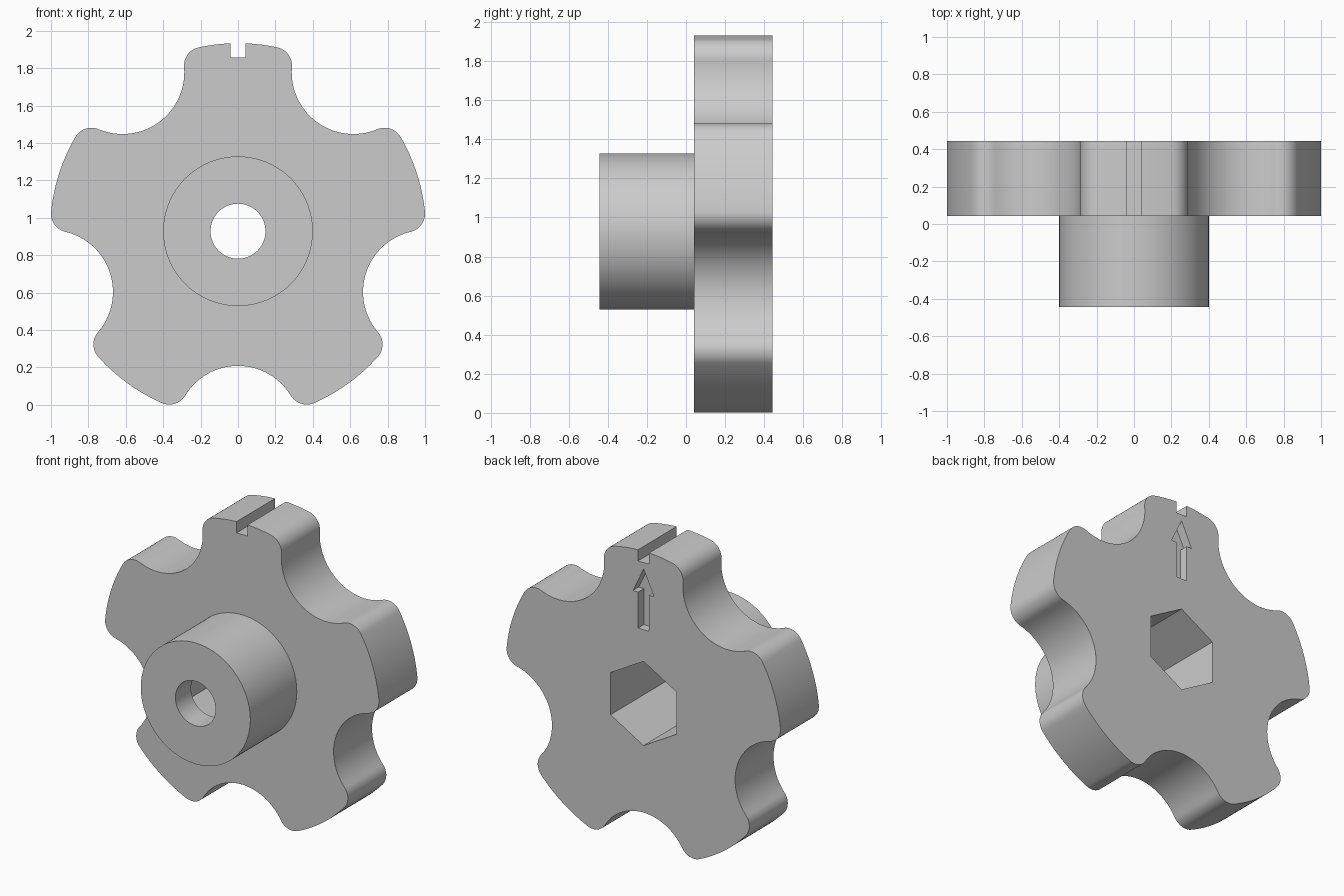
import bpy
import bmesh
from math import sin, cos, acos, atan2, pi, radians

if "Cube" in bpy.data.objects:
    bpy.data.objects.remove(bpy.data.objects["Cube"], do_unlink=True)

AXIS_Z = 0.928                      # height of the knob axis
FRONT, STEP, BACK = -0.443, 0.042, 0.443

grey = bpy.data.materials.new("plain grey")
grey.use_nodes = True
grey.diffuse_color = (0.6, 0.6, 0.6, 1)
grey.node_tree.nodes["Principled BSDF"].inputs["Base Color"].default_value = (0.6, 0.6, 0.6, 1)


def arc(cx, cz, r, start, end, n):
    """Points along an arc, leaving out the last one."""
    angles = [start + (end - start) * i / n for i in range(n)]
    return [(cx + r * cos(t), cz + r * sin(t)) for t in angles]


def prism(name, outline, y0, y1):
    """Extrude an outline drawn around the axis from y0 to y1."""
    bm = bmesh.new()
    cap = bm.faces.new([bm.verts.new((x, y0, z + AXIS_Z)) for x, z in outline])
    moved = bmesh.ops.extrude_face_region(bm, geom=[cap])["geom"]
    verts = [v for v in moved if isinstance(v, bmesh.types.BMVert)]
    bmesh.ops.translate(bm, vec=(0, y1 - y0, 0), verts=verts)
    if cap.is_valid and len(bm.faces) == len(outline) + 1:
        bm.faces.new([v for v in cap.verts])
    bmesh.ops.recalc_face_normals(bm, faces=bm.faces)
    mesh = bpy.data.meshes.new(name)
    bm.to_mesh(mesh)
    bm.free()
    mesh.materials.append(grey)
    obj = bpy.data.objects.new(name, mesh)
    bpy.context.scene.collection.objects.link(obj)
    return obj


def combine(target, tool, operation):
    """Boolean the tool into the target, then remove the tool."""
    tool.hide_render = True
    mod = target.modifiers.new(tool.name, "BOOLEAN")
    mod.operation, mod.solver, mod.object = operation, "EXACT", tool
    graph = bpy.context.evaluated_depsgraph_get()
    mesh = bpy.data.meshes.new_from_object(target.evaluated_get(graph))
    target.modifiers.clear()
    target.data = mesh
    bpy.data.objects.remove(tool, do_unlink=True)


def star_outline(R=1.005, f=0.1, d=1.05, r=0.33, lobes=5):
    """Disc with round scallops whose corners are filleted."""
    q = R - f
    phi = acos((q * q + d * d - (r + f) ** 2) / (2 * q * d))
    fx, fz = q * cos(phi), q * sin(phi)
    beta = atan2(fz, d - fx)
    pitch = 2 * pi / lobes
    section = arc(fx, -fz, f, -phi, beta, 12)
    section += arc(d, 0, r, pi + beta, pi - beta, 28)
    section += arc(fx, fz, f, -beta, phi, 12)
    section += arc(0, 0, R, phi, pitch - phi, 16)
    points = []
    for k in range(lobes):
        a = -pi / 2 + k * pitch
        points += [(x * cos(a) - z * sin(a), x * sin(a) + z * cos(a)) for x, z in section]
    return points


# Scalloped grip with the round hub in front
knob = prism("scalloped_knob", star_outline(), STEP, BACK)
hub = prism("hub", arc(0, 0, 0.4, 0, 2 * pi, 96), FRONT, STEP + 0.1)
combine(knob, hub, "UNION")

# Hexagonal socket from the back, round bore from the front
socket = prism("hex_socket", arc(0, 0, 0.278, pi / 2, 2.5 * pi, 6), -0.28, BACK + 0.1)
combine(knob, socket, "DIFFERENCE")
bore = prism("bore", arc(0, 0, 0.147, 0, 2 * pi, 64), FRONT - 0.1, -0.2)
combine(knob, bore, "DIFFERENCE")

# Pointer slot across the top lobe
slot = prism("slot", [(-0.04, 0.93), (0.04, 0.93), (0.04, 1.1), (-0.04, 1.1)], STEP - 0.1, BACK + 0.1)
combine(knob, slot, "DIFFERENCE")

# Recessed arrow on the back
half = [(0.04, 0.487), (0.04, 0.725), (0.077, 0.725)]
arrow = half + [(0, 0.887)] + [(-x, z) for x, z in reversed(half)]
combine(knob, prism("arrow", arrow, BACK - 0.06, BACK + 0.1), "DIFFERENCE")

# Smooth the curved walls, keep the edges crisp
bpy.ops.object.select_all(action="DESELECT")
knob.select_set(True)
bpy.context.view_layer.objects.active = knob
bpy.ops.object.shade_smooth_by_angle(angle=radians(30))
